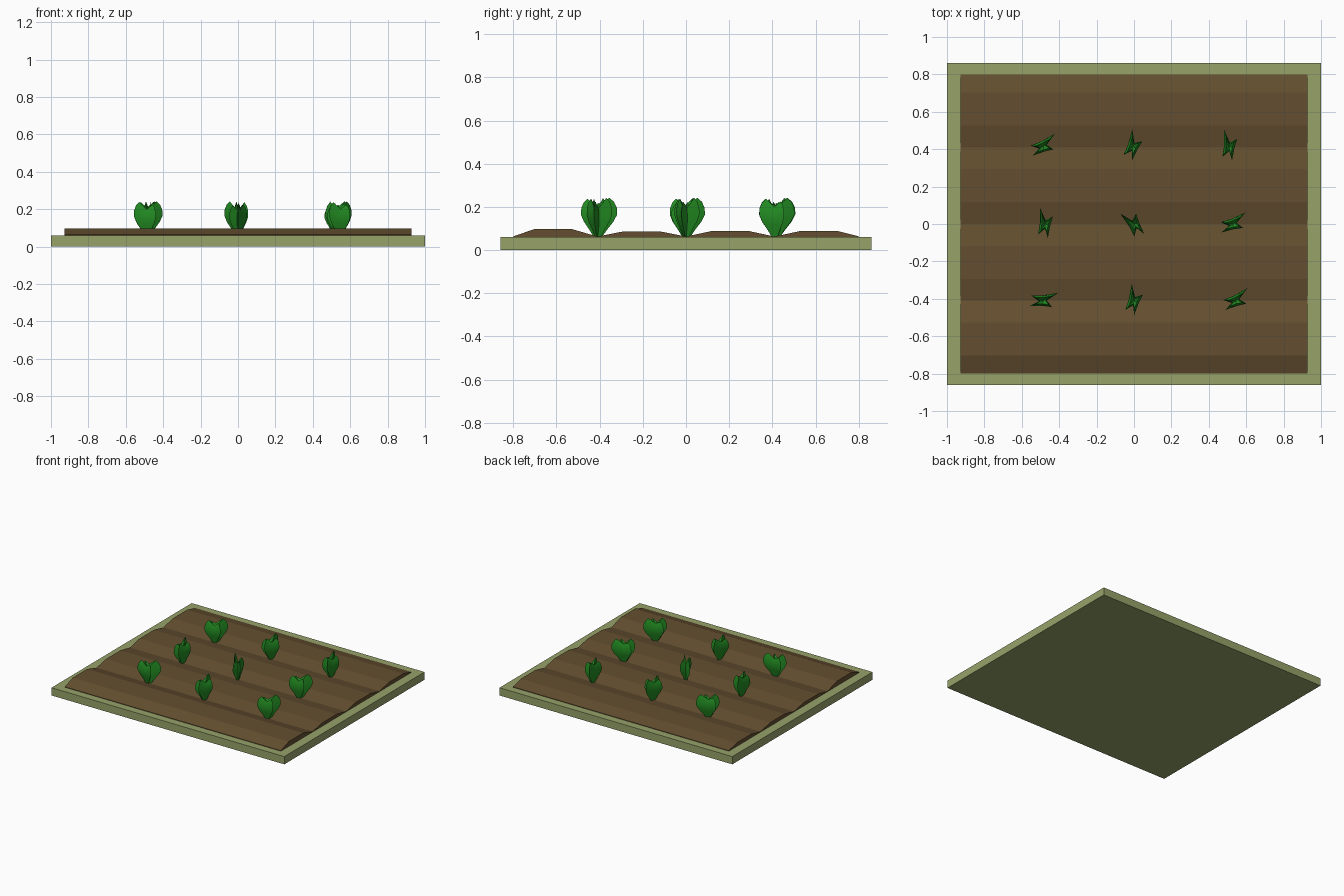
import bpy, math
from mathutils import Vector

cube = bpy.data.objects.get("Cube")
if cube:
    bpy.data.objects.remove(cube)


def material(name, rgb):
    linear = [(c / 255 / 12.92 if c < 11 else ((c / 255 + 0.055) / 1.055) ** 2.4) for c in rgb]
    m = bpy.data.materials.new(name)
    m.use_nodes = True
    m.diffuse_color = (*linear, 1)
    m.node_tree.nodes["Principled BSDF"].inputs["Base Color"].default_value = (*linear, 1)
    return m


grass = material("pale_grass", (150, 162, 105))
earth = material("brown_earth", (100, 79, 48))
leaf = material("leaf_green", (34, 139, 34))


def make(name, verts, faces, mat):
    mesh = bpy.data.meshes.new(name)
    mesh.from_pydata(verts, [], faces)
    mesh.materials.append(mat)
    obj = bpy.data.objects.new(name, mesh)
    bpy.context.collection.objects.link(obj)
    return obj


# Flat bed under the soil
bpy.ops.mesh.primitive_cube_add(size=1, location=(0, 0, 0.03))
bed = bpy.context.object
bed.name = "garden_bed"
bed.scale = (2, 1.72, 0.06)
bed.data.materials.append(grass)

# Ploughed soil: four flat-topped ridges extruded along x
profile = [(-0.8, 0.064)]
for middle, top in ((-0.615, 0.097), (-0.205, 0.086), (0.205, 0.088), (0.615, 0.088)):
    profile += [(middle - 0.088, top), (middle + 0.088, top), (middle + 0.205, 0.063)]
profile[-1] = (0.8, 0.064)
section = [(-0.8, 0.05)] + profile + [(0.8, 0.05)]
n = len(section)
verts = [(x, y, z) for x in (-0.928, 0.928) for y, z in section]
faces = [(i, (i + 1) % n, (i + 1) % n + n, i + n) for i in range(n)]
faces += [tuple(range(n))[::-1], tuple(range(n, 2 * n))]
soil = make("ploughed_soil", verts, faces, earth)
# Orient the soil faces outward
import bmesh
bm = bmesh.new()
bm.from_mesh(soil.data)
bmesh.ops.recalc_face_normals(bm, faces=bm.faces)
bm.to_mesh(soil.data)
bm.free()

# Star-shaped plant: leaf tips alternate with deep folds
OUTLINE = [(0.062, 0.068), (0.018, 0.008), (0.055, -0.016), (0.004, -0.028),
           (-0.058, -0.05), (-0.022, -0.012), (-0.068, 0.004), (-0.012, 0.026)]
TOPS = [0.242, 0.195, 0.225, 0.2, 0.238, 0.195, 0.22, 0.205]
RINGS = [(0, 0.22), (0.2, 0.5), (0.4, 0.82), (0.58, 1), (0.75, 0.98), (0.9, 0.84), (1, 0.6)]


def plant(name, x, y, turn):
    verts = []
    for t, s in RINGS:
        for (px, py), top in zip(OUTLINE, TOPS):
            verts.append((px * s, py * s, 0.06 + t * (top - 0.06)))
    k = len(OUTLINE)
    faces = [(r * k + i, r * k + (i + 1) % k, (r + 1) * k + (i + 1) % k, (r + 1) * k + i)
             for r in range(len(RINGS) - 1) for i in range(k)]
    # Sunken crown
    verts.append((0, 0, 0.18))
    last = (len(RINGS) - 1) * k
    faces += [(last + i, last + (i + 1) % k, len(verts) - 1) for i in range(k)]
    # Outline runs clockwise, so turn the faces round
    obj = make(name, verts, [f[::-1] for f in faces], leaf)
    obj.location = (x, y, 0)
    obj.rotation_euler.z = math.radians(turn)
    bpy.ops.object.select_all(action="DESELECT")
    obj.select_set(True)
    bpy.context.view_layer.objects.active = obj
    bpy.ops.object.shade_smooth_by_angle(angle=math.radians(45))


# Three rows of plants in the furrows
rows = {
    "front": (-0.41, [(-0.485, -20), (0.0, 50), (0.545, 0)]),
    "middle": (0.0, [(-0.475, 60), (0.0, 95), (0.53, -5)]),
    "back": (0.415, [(-0.485, 0), (-0.005, 45), (0.51, 60)]),
}
for row, (y, places) in rows.items():
    for side, (x, turn) in zip(("right", "middle", "left"), places):
        plant(f"plant_{row}_{side}", x, y, turn)
